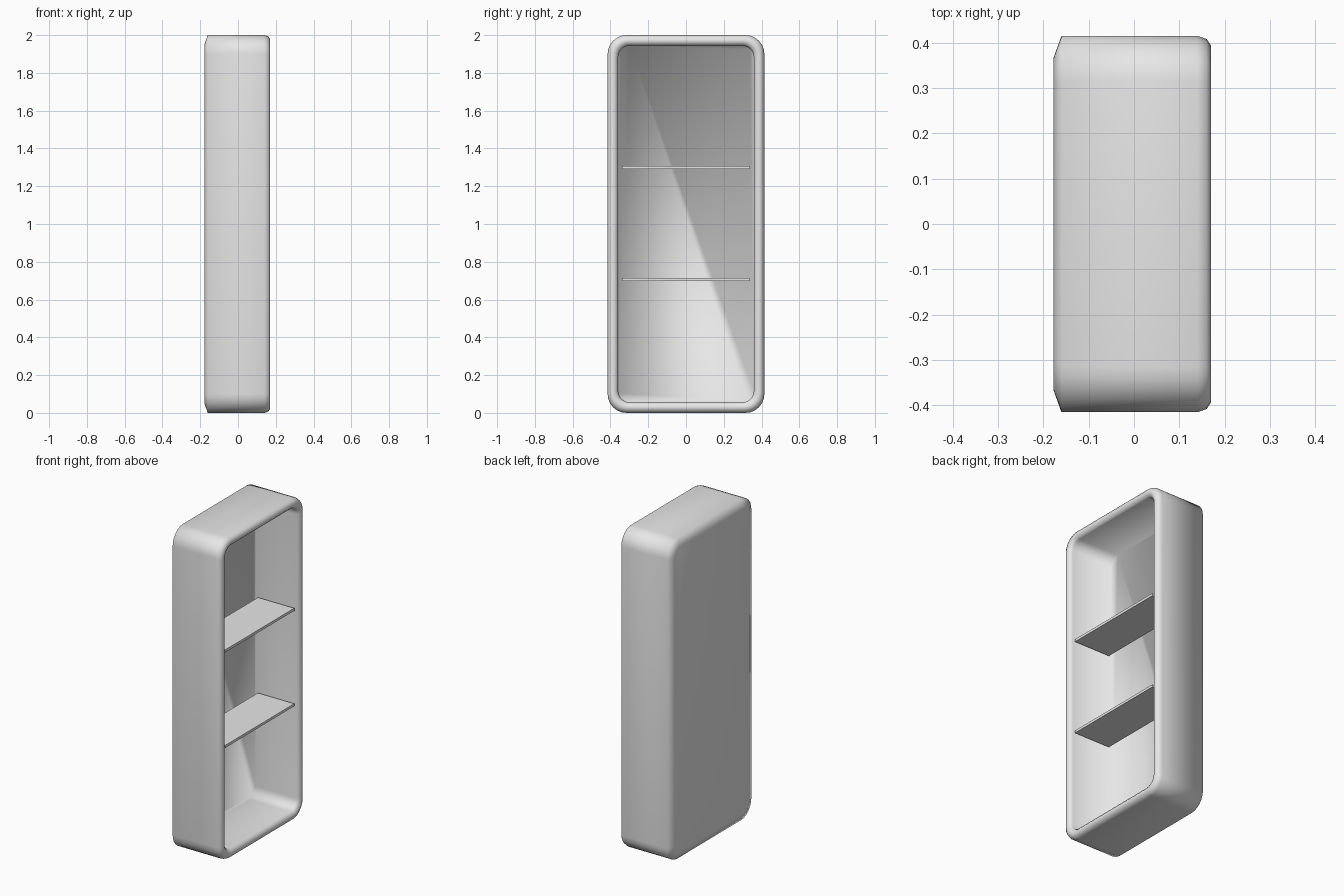
import bpy, bmesh, math

cube = bpy.data.objects.get("Cube")
if cube:
    bpy.data.objects.remove(cube, do_unlink=True)

HALF_Y, HALF_Z = 0.415, 1.0

grey = bpy.data.materials.new("light_grey")
grey.use_nodes = True
grey.diffuse_color = (0.8, 0.8, 0.8, 1)
grey.node_tree.nodes["Principled BSDF"].inputs["Base Color"].default_value = grey.diffuse_color


def finish(name, bm):
    bmesh.ops.recalc_face_normals(bm, faces=bm.faces)
    mesh = bpy.data.meshes.new(name)
    bm.to_mesh(mesh)
    bm.free()
    mesh.materials.append(grey)
    obj = bpy.data.objects.new(name, mesh)
    bpy.context.collection.objects.link(obj)
    return obj


def rounded_ring(bm, x, inset, radius, steps=6):
    """Rounded rectangle of vertices in the yz plane."""
    ring = []
    for corner, (sy, sz) in enumerate([(1, 1), (-1, 1), (-1, -1), (1, -1)]):
        cy = sy * (HALF_Y - inset - radius)
        cz = HALF_Z + sz * (HALF_Z - inset - radius)
        for i in range(steps + 1):
            a = math.pi / 2 * (corner + i / steps)
            ring.append(bm.verts.new((x, cy + radius * math.cos(a), cz + radius * math.sin(a))))
    return ring


# Cabinet shell: back panel, outer wall, rolled rim, inner wall, inner back
sections = [  # x, inset, corner radius
    (-0.178, 0.05, 0.06),
    (-0.16, 0.0, 0.10),
    (0.14, 0.0, 0.10),
    (0.16, 0.007, 0.095),
    (0.17, 0.022, 0.085),
    (0.17, 0.037, 0.075),
    (0.16, 0.05, 0.065),
    (0.15, 0.056, 0.06),
    (-0.13, 0.058, 0.06),
]
bm = bmesh.new()
rings = [rounded_ring(bm, *s) for s in sections]
for a, b in zip(rings, rings[1:]):
    for i in range(len(a)):
        j = (i + 1) % len(a)
        bm.faces.new((a[i], a[j], b[j], b[i]))
bm.faces.new(rings[0])
bm.faces.new(rings[-1])
for f in bm.faces:
    f.smooth = True
finish("cabinet_shell", bm)

# Two thin shelves
for name, z in (("lower_shelf", 0.705), ("upper_shelf", 1.30)):
    bm = bmesh.new()
    bmesh.ops.create_cube(bm, size=1)
    bmesh.ops.scale(bm, vec=(0.25, 0.68, 0.016), verts=bm.verts)
    bmesh.ops.translate(bm, vec=(0.025, 0, z), verts=bm.verts)
    finish(name, bm)
